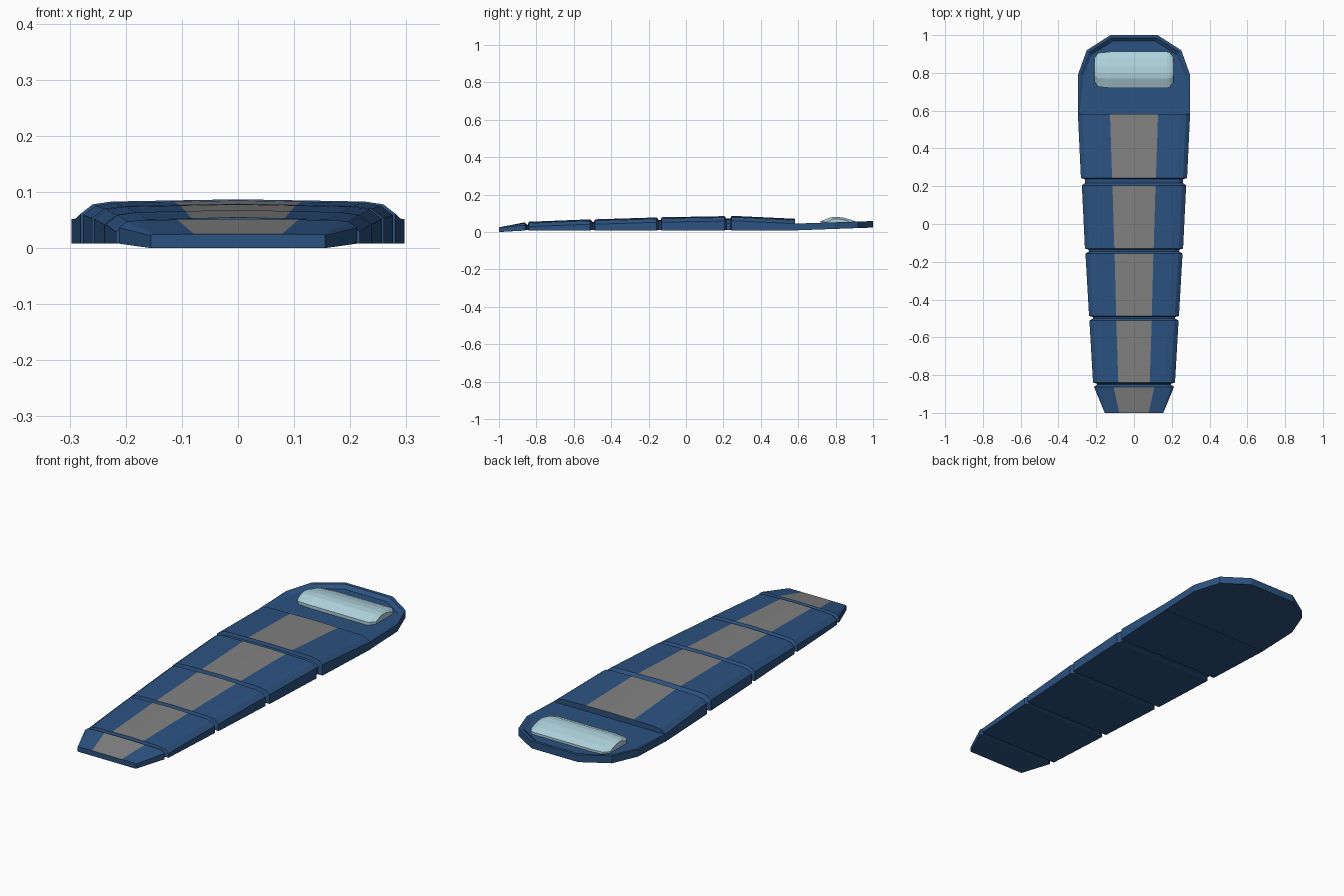
import bpy, bmesh

if "Cube" in bpy.data.objects:
    bpy.data.objects.remove(bpy.data.objects["Cube"])


def material(name, rgb):
    m = bpy.data.materials.new(name)
    m.diffuse_color = (*rgb, 1)
    m.use_nodes = True
    m.node_tree.nodes["Principled BSDF"].inputs["Base Color"].default_value = m.diffuse_color
    return m


BLUE = material("blue fabric", (0.025, 0.085, 0.22))
GREY = material("grey panel", (0.22, 0.22, 0.22))
PALE = material("pale blue", (0.43, 0.65, 0.72))


def loft(name, rings, mats, pick=lambda i, j: 0):
    """Skin equal-length closed rings and cap both ends."""
    bm = bmesh.new()
    vs = [[bm.verts.new(p) for p in r] for r in rings]
    n = len(rings[0])
    for i in range(len(vs) - 1):
        for j in range(n):
            k = (j + 1) % n
            f = bm.faces.new((vs[i][j], vs[i][k], vs[i + 1][k], vs[i + 1][j]))
            f.material_index = pick(i, j)
    bm.faces.new(vs[0])
    bm.faces.new(vs[-1])
    bmesh.ops.recalc_face_normals(bm, faces=bm.faces)
    me = bpy.data.meshes.new(name)
    bm.to_mesh(me)
    bm.free()
    for m in mats:
        me.materials.append(m)
    ob = bpy.data.objects.new(name, me)
    bpy.context.collection.objects.link(ob)
    return ob


def section(y, w, h, zb, s, k=1):
    """Bag cross-section: half width w, height h, stripe half width s."""
    half = [(s, h - .002 * k), (w - .055 * k, h - .004 * k),
            (w - .022 * k, h - .009 * k), (w, h - .026 * k), (w, zb)]
    right = [(x, y, z) for x, z in half]
    left = [(-x, y, z) for x, z in reversed(half)]
    return [(0, y, h)] + right + left


# Quilted bag body: y0, w0, h0, s0, y1, w1, h1, s1 for each padded segment
segments = [
    (-1.0, .155, .025, .078, -.862, .212, .052, .108),
    (-.840, .217, .055, .083, -.512, .236, .068, .094),
    (-.487, .238, .068, .094, -.157, .257, .078, .103),
    (-.130, .260, .079, .104, .205, .276, .085, .114),
    (.243, .281, .087, .116, .582, .297, .071, .127),
]
rings, striped = [], set()
for n, (y0, w0, h0, s0, y1, w1, h1, s1) in enumerate(segments):
    if n:
        rings.append(section(y0 - .005, w0 - .02, h0 - .014, .012, s0))
    striped.add(len(rings))
    rings.append(section(y0, w0, h0, .008 if n else 0, s0, 1 if n else .1))
    rings.append(section(y1, w1, h1, .008, s1, 1 if n else .6))
    if n < len(segments) - 1:
        rings.append(section(y1 + .012, w1 - .018, h1 - .014, .012, s1))
loft("bag_body", rings, [BLUE, GREY],
     lambda i, j: 1 if i in striped and j in (0, 10) else 0)


# Open hood with a raised rim
def outline(pts, z):
    pts = pts + [(-x, y) for x, y in reversed(pts)]
    return [(x, y, z(y)) for x, y in pts]


outer = [(.297, .582), (.297, .79), (.25, .92), (.125, 1.0)]
inner = [(.292, .582), (.285, .79), (.238, .91), (.12, .985)]
floor = [(.288, .582), (.268, .79), (.225, .897), (.113, .968)]
loft("hood", [
    outline(outer, lambda y: .009 + (y - .582) * .036),
    outline(outer, lambda y: .045 + (y - .582) * .033),
    outline(inner, lambda y: .045 + (y - .582) * .033),
    outline(floor, lambda y: .043),
], [BLUE])

# Pillow: faceted dome profile swept along x with tapered ends
dome = [(.72, .04), (.72, .058), (.77, .078), (.80, .081), (.835, .078),
        (.88, .067), (.912, .054), (.912, .04)]
ends = [(-.21, .64, .75), (-.19, .93, .9), (-.125, 1, 1),
        (.175, 1, 1), (.19, .95, .92), (.21, .68, .75)]
loft("pillow", [[(x, .815 + (y - .815) * sy, .04 + (z - .04) * sz)
                 for y, z in dome] for x, sy, sz in ends], [PALE])
